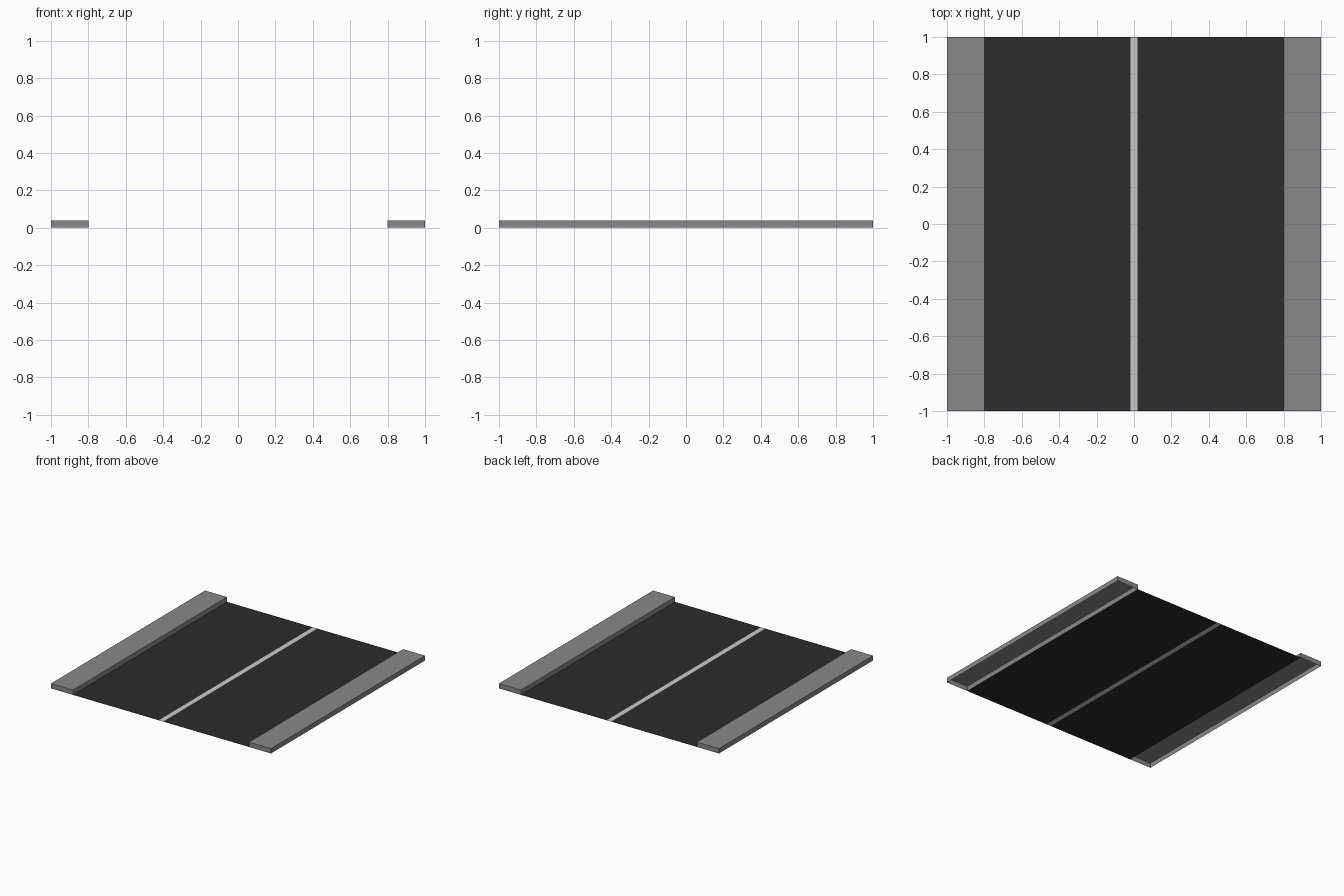
import bpy

if "Cube" in bpy.data.objects:
    bpy.data.objects.remove(bpy.data.objects["Cube"])

TILES, LENGTH, HEIGHT = 5, 0.4, 0.04


def material(name, shade):
    m = bpy.data.materials.new(name)
    m.diffuse_color = (shade, shade, shade, 1)
    m.use_nodes = True
    m.node_tree.nodes["Principled BSDF"].inputs["Base Color"].default_value = m.diffuse_color
    return m


def quads(name, faces, mat):
    """Object made of separate quads, each given by four corners."""
    verts = [v for f in faces for v in f]
    me = bpy.data.meshes.new(name)
    me.from_pydata(verts, [], [range(i, i + 4) for i in range(0, len(verts), 4)])
    me.materials.append(mat)
    ob = bpy.data.objects.new(name, me)
    bpy.context.collection.objects.link(ob)
    return ob


def flat(x0, x1, y0, y1, z):
    return [(x0, y0, z), (x1, y0, z), (x1, y1, z), (x0, y1, z)]


def wall(a, b):
    return [(*a, 0), (*b, 0), (*b, HEIGHT), (*a, HEIGHT)]


asphalt = material("asphalt", 0.025)
paint = material("line_paint", 0.55)
paving = material("paving", 0.25)
rows = [(-1 + i * LENGTH, -1 + (i + 1) * LENGTH) for i in range(TILES)]

# Road lanes and centre line, flush on the ground
for side, x0, x1 in (("left", -0.8, -0.02), ("right", 0.02, 0.8)):
    quads(side + "_lane", [flat(x0, x1, -1, 1, 0)], asphalt)
quads("centre_line", [flat(-0.02, 0.02, -1, 1, 0)], paint)

# Raised pavements: slab tops, kerb walls and end walls, open underneath
for side, x0, x1 in (("left", -1, -0.8), ("right", 0.8, 1)):
    quads(side + "_pavement_slabs", [flat(x0, x1, a, b, HEIGHT) for a, b in rows], paving)
    quads(side + "_pavement_walls", [
        wall((x0, -1), (x1, -1)), wall((x1, -1), (x1, 1)),
        wall((x1, 1), (x0, 1)), wall((x0, 1), (x0, -1))], paving)
